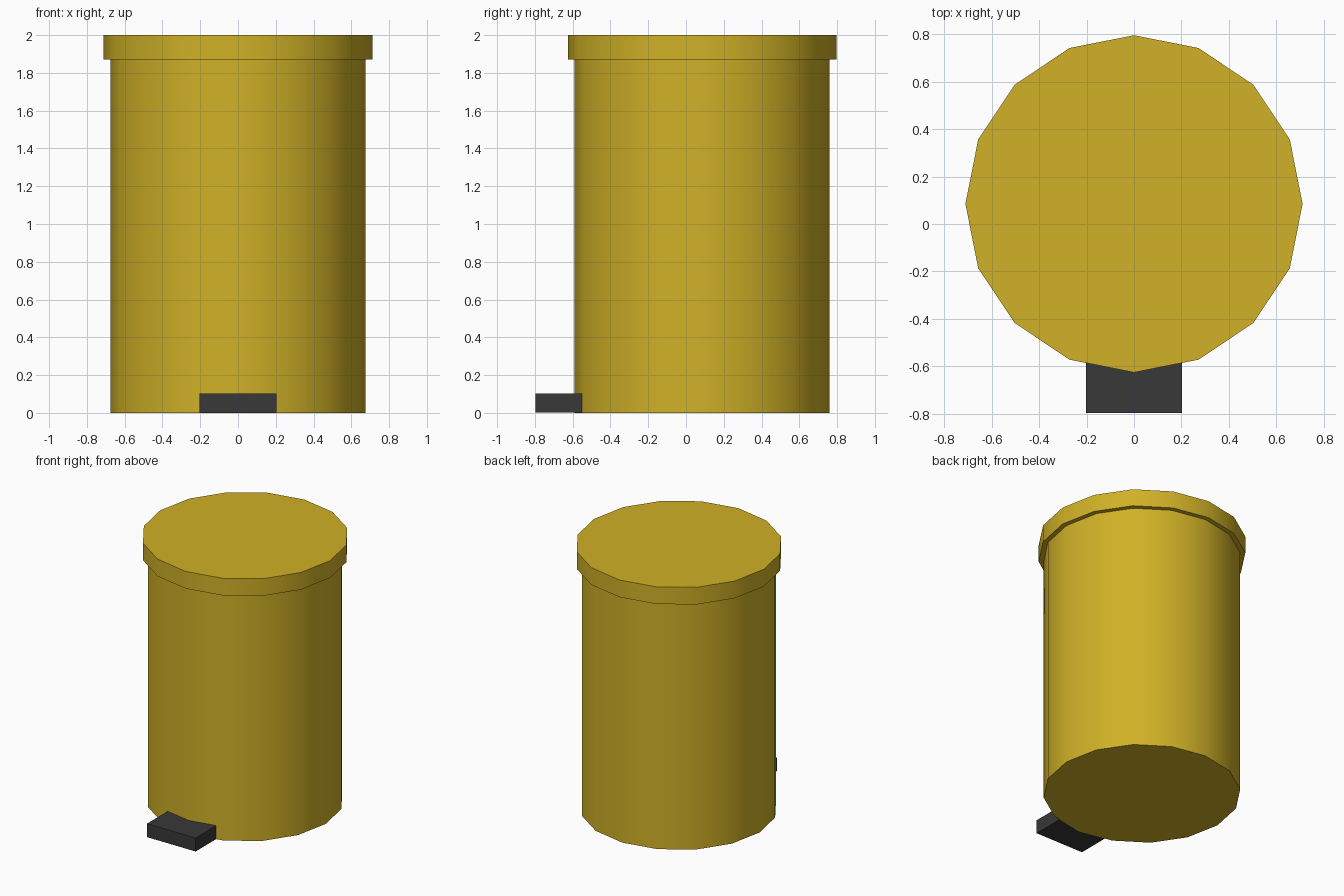
import bpy

if "Cube" in bpy.data.objects:
    bpy.data.objects.remove(bpy.data.objects["Cube"])

CENTRE_Y = 0.085


def material(name, rgb):
    mat = bpy.data.materials.new(name)
    mat.diffuse_color = (*rgb, 1.0)
    mat.use_nodes = True
    mat.node_tree.nodes["Principled BSDF"].inputs["Base Color"].default_value = mat.diffuse_color
    return mat


def drum(name, radius, z0, z1, mat):
    """16-sided upright cylinder with smooth sides and sharp rims."""
    bpy.ops.mesh.primitive_cylinder_add(
        vertices=16, radius=radius, depth=z1 - z0,
        location=(0, CENTRE_Y, (z0 + z1) / 2))
    obj = bpy.context.object
    obj.name = name
    obj.data.materials.append(mat)
    bpy.ops.object.shade_smooth_by_angle()
    return obj


def block(name, lo, hi, mat):
    """Box between two opposite corners."""
    bpy.ops.mesh.primitive_cube_add(
        size=1, location=[(a + b) / 2 for a, b in zip(lo, hi)])
    obj = bpy.context.object
    obj.name = name
    obj.scale = [b - a for a, b in zip(lo, hi)]
    bpy.ops.object.transform_apply(location=False, rotation=False, scale=True)
    obj.data.materials.append(mat)
    return obj


yellow = material("mustard yellow", (0.63, 0.44, 0.02))
black = material("dark grey", (0.04, 0.04, 0.04))

# Bin body, overhanging lid and foot pedal
drum("bin_body", 0.676, 0.0, 1.87, yellow)
drum("lid", 0.711, 1.87, 2.0, yellow)
block("foot_pedal", (-0.203, -0.797, 0.001), (0.203, -0.55, 0.103), black)
